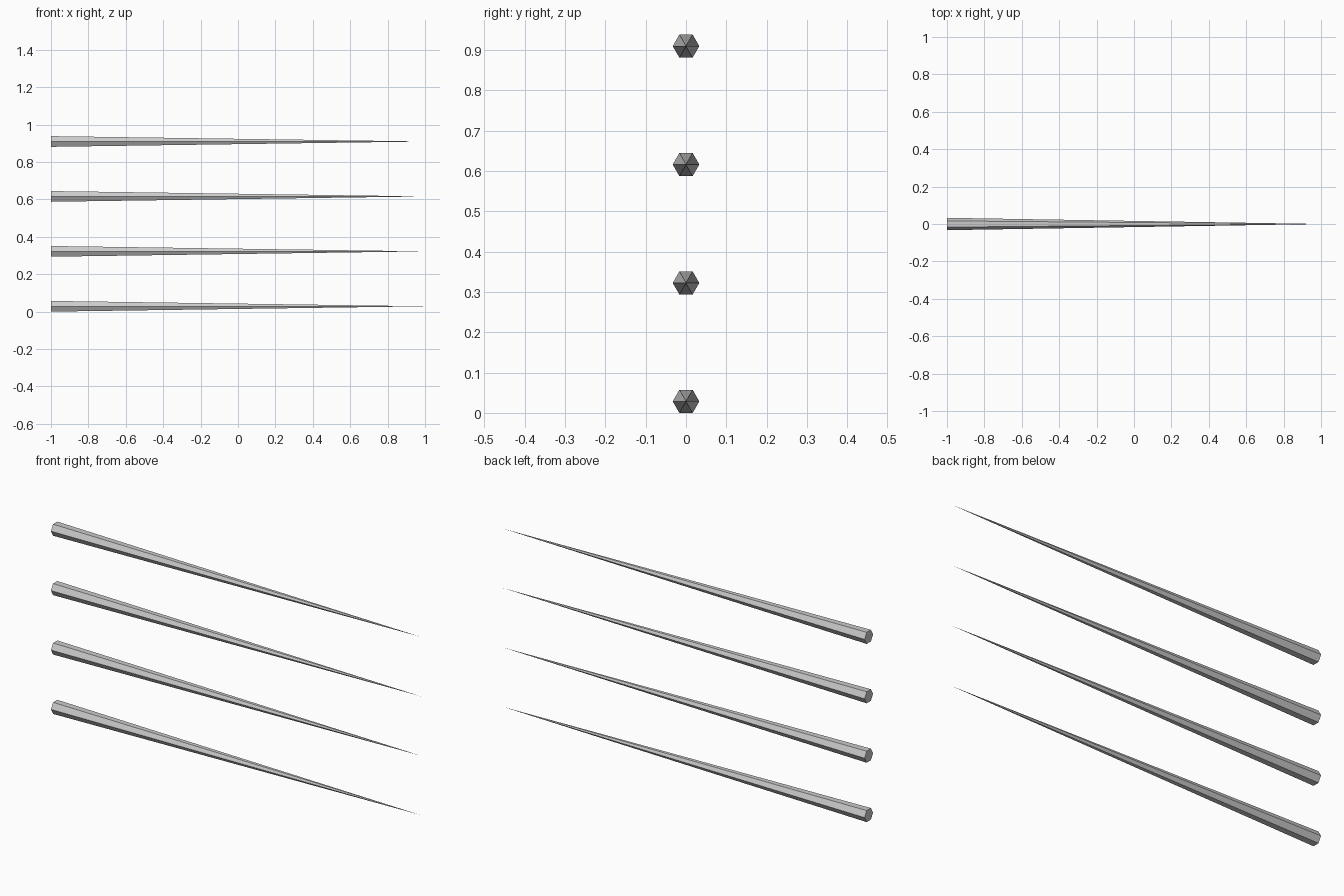
import bpy
from math import pi, cos

if "Cube" in bpy.data.objects:
    bpy.data.objects.remove(bpy.data.objects["Cube"])

RADIUS = 0.033                        # hexagon corner radius at the thick end
SPACING = 0.2937                      # vertical distance between spikes
BASE_Z = RADIUS * cos(pi / 6)         # lowest spike rests on a flat side


def add_spike(index):
    # six-sided spike: capped base at x = -1, point at x = +1
    bpy.ops.mesh.primitive_cone_add(
        vertices=6, radius1=RADIUS, radius2=0, depth=2, end_fill_type='NGON',
        location=(0, 0, BASE_Z + index * SPACING), rotation=(0, pi / 2, 0))
    spike = bpy.context.object
    spike.name = f"spike_{index + 1}"
    # put hexagon corners on the +y and -y sides
    corner_on_y = any(abs(abs(v.co.y) - RADIUS) < 1e-5 for v in spike.data.vertices)
    if not corner_on_y:
        for v in spike.data.vertices:
            v.co.x, v.co.y = -v.co.y, v.co.x
    bpy.ops.object.shade_flat()


# vertical row of four spikes
for i in range(4):
    add_spike(i)
